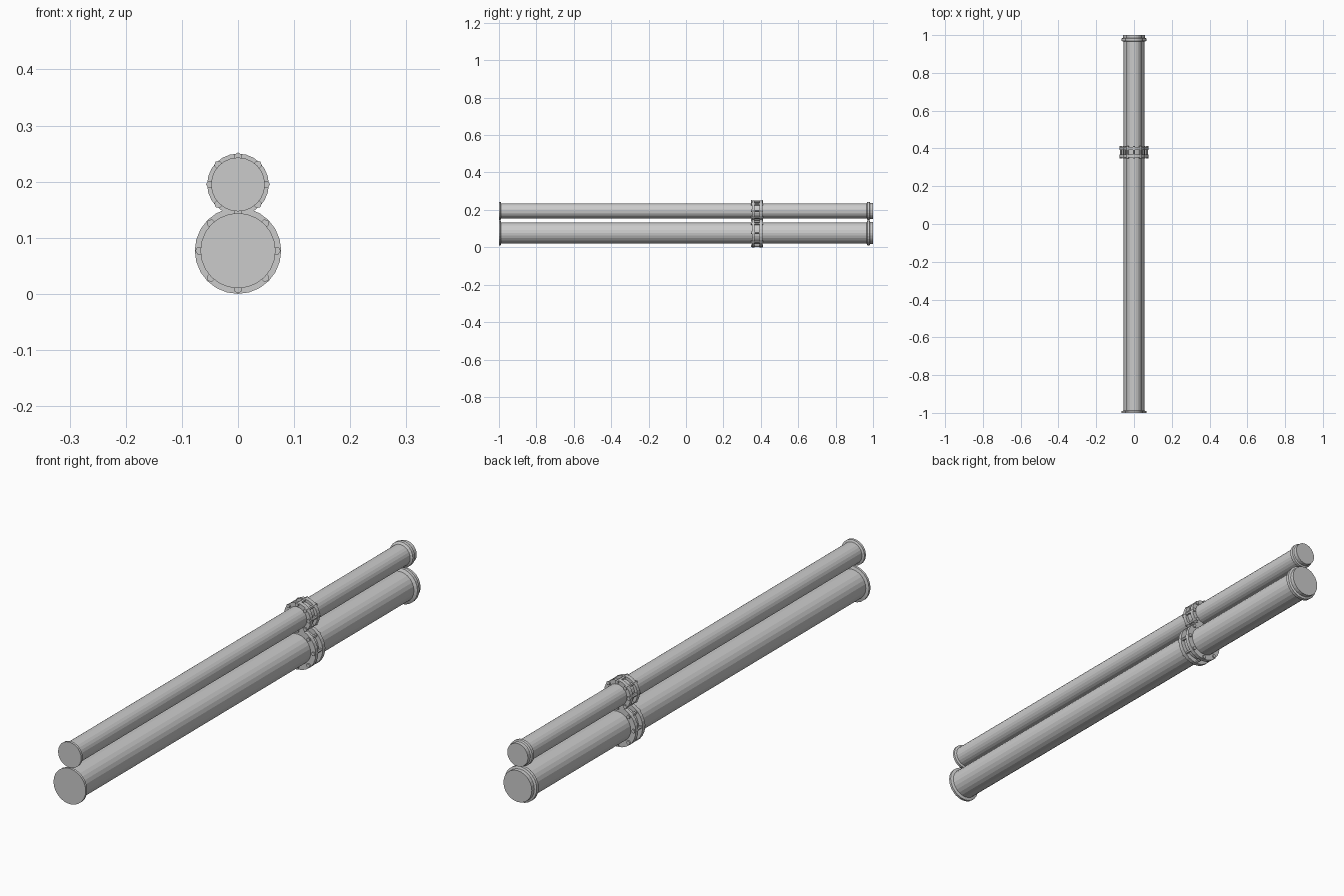
import bpy, bmesh, math

if "Cube" in bpy.data.objects:
    bpy.data.objects.remove(bpy.data.objects["Cube"])

SIDES = 24


def finish(bm, name):
    bmesh.ops.recalc_face_normals(bm, faces=bm.faces[:])
    mesh = bpy.data.meshes.new(name)
    bm.to_mesh(mesh)
    bm.free()
    obj = bpy.data.objects.new(name, mesh)
    bpy.context.collection.objects.link(obj)
    return obj


def lathe(name, profile, z, closed=False, sides=SIDES):
    """Revolve (y, radius) points around the y axis at height z."""
    bm = bmesh.new()
    rings = []
    for y, r in profile:
        rings.append([bm.verts.new((r * math.cos(2 * math.pi * i / sides), y,
                                    z + r * math.sin(2 * math.pi * i / sides)))
                      for i in range(sides)])
    pairs = list(zip(rings, rings[1:]))
    if closed:
        pairs.append((rings[-1], rings[0]))
    for a, b in pairs:
        for i in range(sides):
            j = (i + 1) % sides
            bm.faces.new((a[i], a[j], b[j], b[i]))
    if not closed:
        bm.faces.new(rings[0])
        bm.faces.new(rings[-1])
    return finish(bm, name)


def build_pipe(label, z, r, rim, collar):
    # pipe body with front flange and stepped rear rim
    lathe(label + "_pipe", [
        (-1.0, rim), (-0.991, rim), (-0.988, r), (0.965, r),
        (0.97, rim), (0.982, rim), (0.985, r + 0.003), (1.0, r + 0.003)], z)

    # pair of joint flanges
    for tag, y0, y1 in (("front", 0.352, 0.367), ("rear", 0.393, 0.408)):
        lathe(f"{label}_{tag}_joint_flange",
              [(y0, r * 0.97), (y0, collar), (y1, collar), (y1, r * 0.97)],
              z, closed=True)

    # sleeve between the flanges
    lathe(label + "_joint_sleeve",
          [(0.365, r * 0.97), (0.365, r + 0.004), (0.395, r + 0.004), (0.395, r * 0.97)],
          z, closed=True)

    # ring of bolts with six-sided heads
    br = (collar - r) * 0.5 + r + 0.002
    for k in range(8):
        a = k * math.pi / 4
        x, bz = br * math.cos(a), z + br * math.sin(a)
        head, shank = 0.0075, 0.006
        bolt = lathe(f"{label}_bolt_{k + 1}", [
            (0.347, head), (0.353, head), (0.353, shank),
            (0.407, shank), (0.407, head), (0.413, head)], 0, sides=6)
        bolt.rotation_euler = (0, -a, 0)
        bolt.location = (x, 0, bz)


build_pipe("large", 0.077, 0.056, 0.067, 0.077)
build_pipe("small", 0.195, 0.040, 0.048, 0.055)
